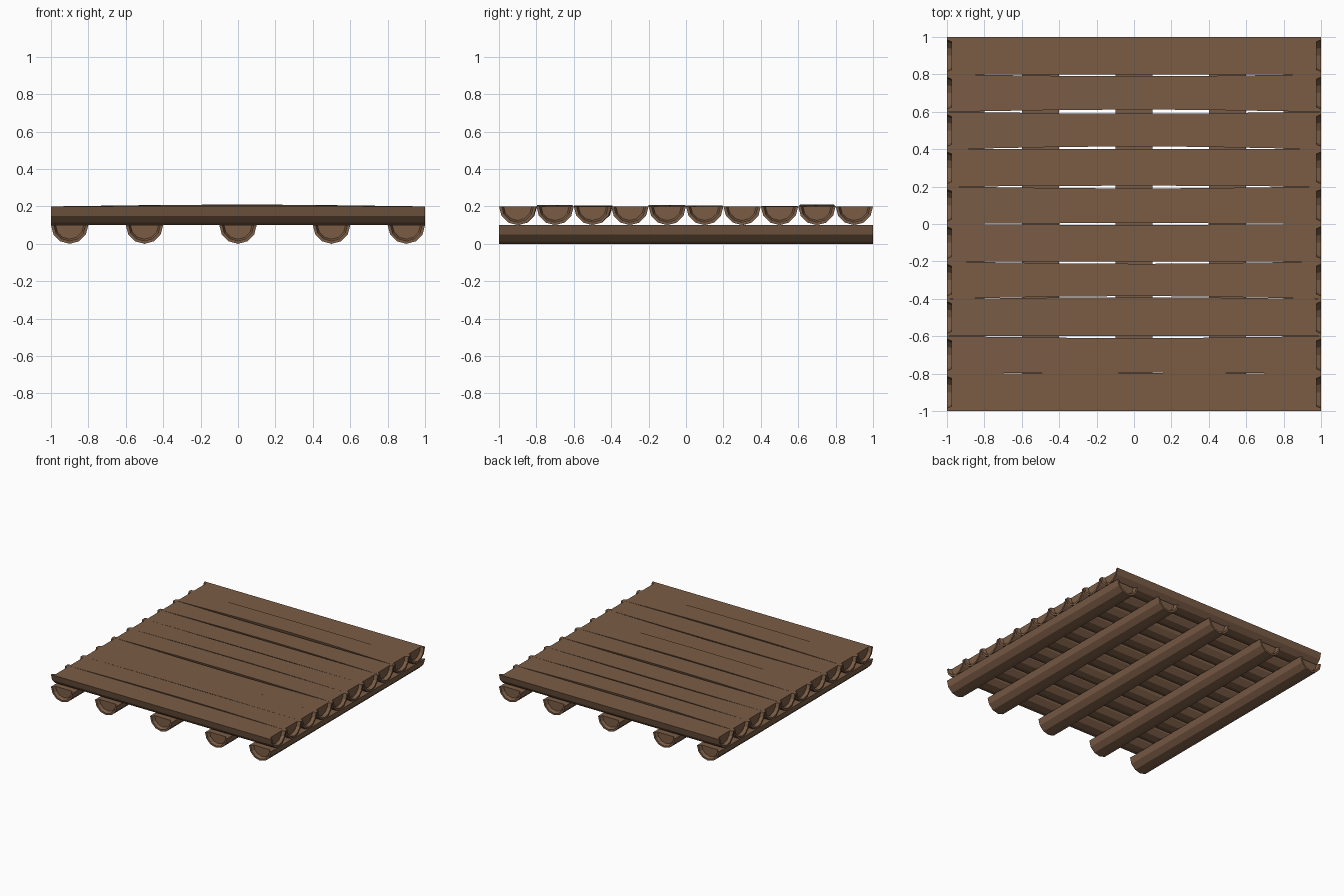
import bpy, bmesh, math

if "Cube" in bpy.data.objects:
    bpy.data.objects.remove(bpy.data.objects["Cube"])

wood = bpy.data.materials.new("brown_wood")
wood.diffuse_color = (0.195, 0.108, 0.060, 1)
wood.use_nodes = True
wood.node_tree.nodes["Principled BSDF"].inputs["Base Color"].default_value = wood.diffuse_color
R, N = 0.1, 6          # half-log radius and facets
LIP, DEPTH = 0.085, 0.025  # recessed end size


def half_log(name, stations, along_y=False):
    """stations: (t along log, low edge, high edge, flat top z)"""
    bm = bmesh.new()

    def arc(t, lo, hi, top, scale=1.0):
        mid, half = (lo + hi) / 2, (hi - lo) / 2 * scale
        pts = []
        for i in range(N + 1):
            a = math.pi * i / N
            u, z = mid - half * math.cos(a), top - R * scale * math.sin(a)
            pts.append(bm.verts.new((u, t, z) if along_y else (t, u, z)))
        return pts

    def bridge(a, b):
        for i in range(N):
            bm.faces.new((a[i], a[i + 1], b[i + 1], b[i]))

    rings = [arc(*s) for s in stations]
    for a, b in zip(rings, rings[1:]):
        bridge(a, b)
    # recessed end grain with a bark lip, open at the flat top
    ends = []
    for k, s in ((0, 1), (-1, -1)):
        t, lo, hi, top = stations[k]
        lip = arc(t, lo, hi, top, LIP / R)
        back = arc(t + s * DEPTH, lo, hi, top, (LIP - 0.01) / R)
        bridge(rings[k], lip)
        bridge(lip, back)
        bm.faces.new(back)
        ends.append((lip, back))
    # flat sawn top, notched at both ends
    last = len(rings) - 2
    for j in range(last + 1):
        a, b = rings[j], rings[j + 1]
        loop = [a[0]]
        if j == 0:
            lip, back = ends[0]
            loop += [lip[0], back[0], back[-1], lip[-1]]
        loop += [a[-1], b[-1]]
        if j == last:
            lip, back = ends[1]
            loop += [lip[-1], back[-1], back[0], lip[0]]
        loop.append(b[0])
        bm.faces.new(loop)
    bmesh.ops.recalc_face_normals(bm, faces=bm.faces[:])
    me = bpy.data.meshes.new(name)
    bm.to_mesh(me)
    bm.free()
    me.materials.append(wood)
    bpy.context.collection.objects.link(bpy.data.objects.new(name, me))


# support beams running front to back
for i, x in enumerate((-0.9, -0.5, 0, 0.5, 0.9)):
    half_log(f"support_beam_{i + 1}",
             [(-1, x - R, x + R, 0.1), (1, x - R, x + R, 0.1)], True)

# deck logs: slightly warped edges and top height at mid length
warp = [(-1, -0.797, 0.2), (-0.795, -0.61, 0.208), (-0.6, -0.392, 0.204),
        (-0.385, -0.213, 0.2), (-0.2, -0.005, 0.208), (0.005, 0.19, 0.206),
        (0.205, 0.4, 0.2), (0.415, 0.59, 0.203), (0.612, 0.79, 0.21),
        (0.8, 1.0, 0.2)]
for i, (lo, hi, top) in enumerate(warp):
    e0, e1 = -1 + 0.2 * i, -0.8 + 0.2 * i
    stations = []
    for t, w in ((-1, 0), (-0.4, 0.8), (0.05, 1), (0.4, 0.8), (1, 0)):
        stations.append((t, e0 + (lo - e0) * w, e1 + (hi - e1) * w,
                         0.2 + (top - 0.2) * w))
    half_log(f"deck_log_{i + 1}", stations)
